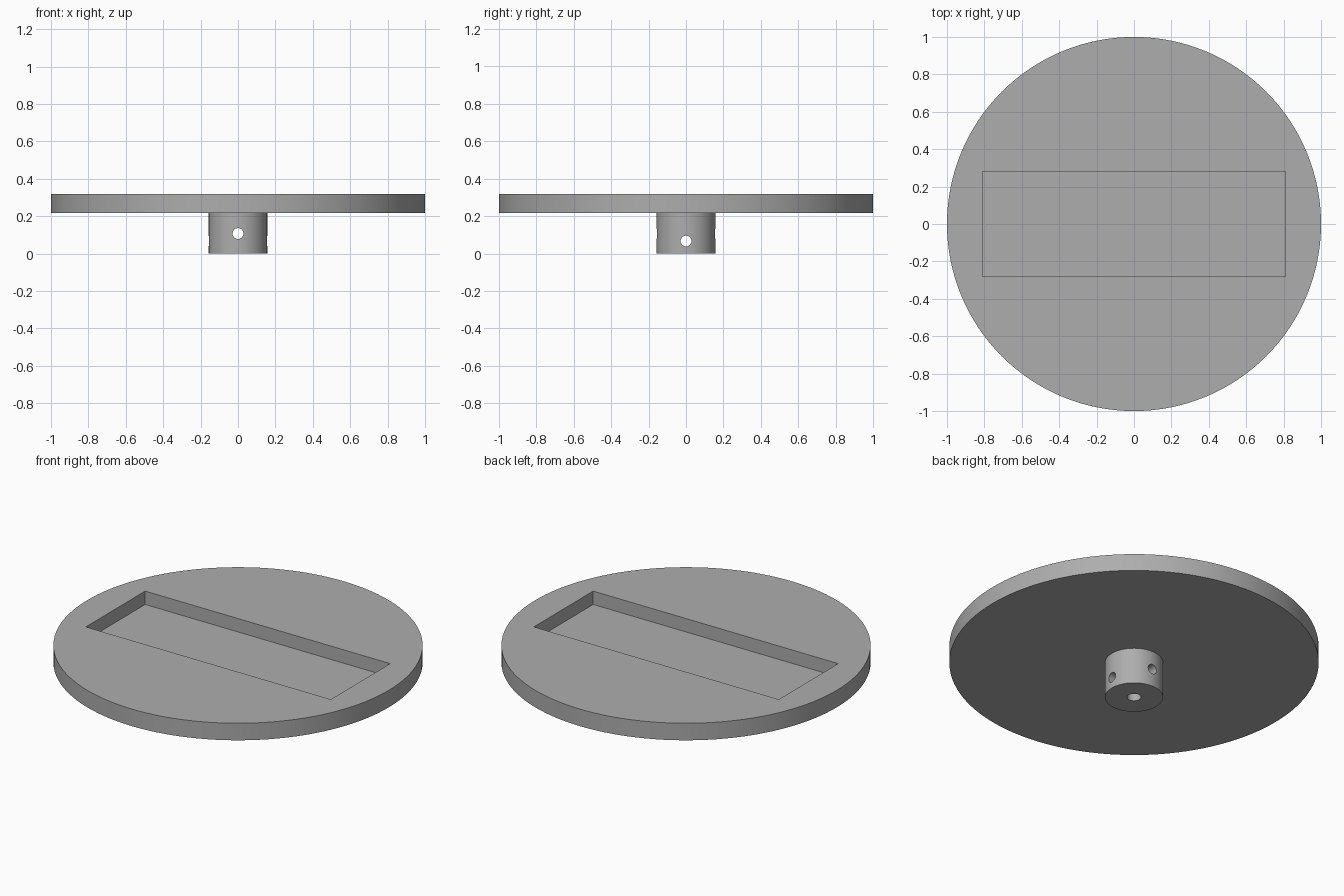
import bpy
import math

if "Cube" in bpy.data.objects:
    bpy.data.objects.remove(bpy.data.objects["Cube"])

grey = bpy.data.materials.new("plain grey")
grey.diffuse_color = (0.42, 0.42, 0.42, 1)
grey.use_nodes = True
grey.node_tree.nodes["Principled BSDF"].inputs["Base Color"].default_value = grey.diffuse_color


def cylinder(name, radius, z0, z1, sides):
    bpy.ops.mesh.primitive_cylinder_add(vertices=sides, radius=radius, depth=z1 - z0,
                                        location=(0, 0, (z0 + z1) / 2))
    ob = bpy.context.object
    ob.name = name
    ob.data.materials.append(grey)
    return ob


def cross_cutter(z, rotation):
    ob = cylinder("cross_hole_cutter", 0.029, -0.3, 0.3, 32)
    ob.location.z = z
    ob.rotation_euler = rotation
    return ob


def cut(target, cutters):
    for c in cutters:
        c.hide_render = True
        mod = target.modifiers.new("cut", 'BOOLEAN')
        mod.operation = 'DIFFERENCE'
        mod.solver = 'EXACT'
        mod.object = c
        bpy.context.view_layer.objects.active = target
        bpy.ops.object.modifier_apply(modifier=mod.name)
        bpy.data.objects.remove(c)
    bpy.ops.object.select_all(action='DESELECT')
    target.select_set(True)
    bpy.context.view_layer.objects.active = target
    bpy.ops.object.shade_smooth_by_angle(angle=math.radians(30))


# Round plate with a rectangular pocket in its top
plate = cylinder("round_plate", 1.0, 0.216, 0.318, 128)
bpy.ops.mesh.primitive_cube_add(size=1, location=(0, 0, 0.338))
pocket = bpy.context.object
pocket.name = "pocket_cutter"
pocket.scale = (1.62, 0.56, 0.20)
pocket.data.materials.append(grey)
cut(plate, [pocket])

# Shaft hub with blind bore and two crossing screw holes
hub = cylinder("shaft_hub", 0.157, 0.0, 0.216, 64)
cut(hub, [
    cylinder("bore_cutter", 0.038, -0.1, 0.21, 32),
    cross_cutter(0.107, (math.pi / 2, 0, 0)),
    cross_cutter(0.067, (0, math.pi / 2, 0)),
])
